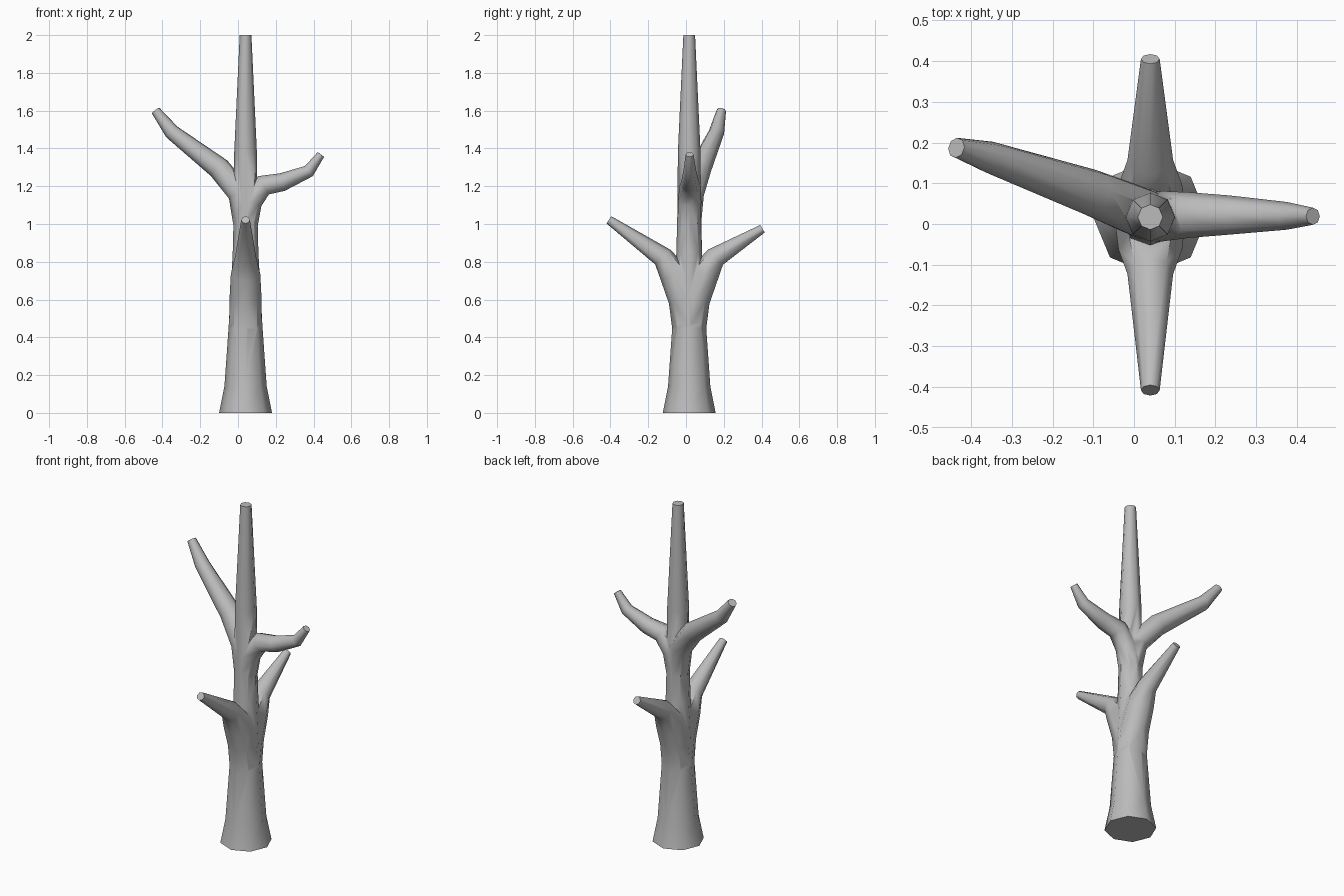
import bpy
import bmesh
from math import cos, sin, tau, radians
from mathutils import Vector

cube = bpy.data.objects.get("Cube")
if cube:
    bpy.data.objects.remove(cube, do_unlink=True)

SIDES = 8
CX, CY = 0.04, 0.017

bark = bpy.data.materials.new("grey bark")
bark.use_nodes = True
bark.diffuse_color = (0.5, 0.5, 0.5, 1)
bark.node_tree.nodes["Principled BSDF"].inputs["Base Color"].default_value = (0.5, 0.5, 0.5, 1)


def limb(name, path):
    """Tapered eight-sided tube through (x, y, z, radius) points."""
    points = [Vector(p[:3]) for p in path]
    bm = bmesh.new()
    rings = []
    for i, p in enumerate(points):
        before = (p - points[i - 1]).normalized() if i else Vector()
        after = (points[i + 1] - p).normalized() if i + 1 < len(points) else Vector()
        turn = Vector((0, 0, 1)).rotation_difference((before + after).normalized())
        r = path[i][3]
        rings.append([bm.verts.new(p + turn @ Vector((r * cos(tau * k / SIDES), r * sin(tau * k / SIDES), 0)))
                      for k in range(SIDES)])
    for a, b in zip(rings, rings[1:]):
        for k in range(SIDES):
            n = (k + 1) % SIDES
            bm.faces.new((a[k], a[n], b[n], b[k]))
    bm.faces.new(rings[0][::-1])
    bm.faces.new(rings[-1])
    mesh = bpy.data.meshes.new(name)
    bm.to_mesh(mesh)
    bm.free()
    mesh.materials.append(bark)
    obj = bpy.data.objects.new(name, mesh)
    bpy.context.collection.objects.link(obj)
    return obj


# Trunk: flared foot narrowing to a cut top
trunk = limb("tree_trunk", [(CX, CY, z, r) for z, r in (
    (0, 0.14), (0.14, 0.112), (0.45, 0.09), (0.63, 0.08), (0.85, 0.068),
    (1.05, 0.063), (1.38, 0.06), (2, 0.031))])

# Lower pair: front and back branches growing out of the trunk
LOWER = ((0.0, 0.42, 0.086), (0.025, 0.6, 0.085), (0.08, 0.735, 0.078), (0.14, 0.825, 0.056))
branches = []
for name, side, tip in (("front_branch", -1, (0.425, 1.022, 0.023)),
                        ("back_branch", 1, (0.388, 0.975, 0.023))):
    branches.append(limb(name, [(CX, CY + side * out, z, r) for out, z, r in LOWER + (tip,)]))

# Upper pair: bent side branches
branches.append(limb("left_branch", [
    (CX, CY, 0.97, 0.06), (0.067, 0.019, 1.12, 0.062), (0.135, 0.022, 1.205, 0.056),
    (0.235, 0.022, 1.222, 0.048), (0.375, 0.02, 1.28, 0.034), (0.439, 0.019, 1.368, 0.021)]))
branches.append(limb("right_branch", [
    (CX, CY, 0.97, 0.06), (0.012, 0.03, 1.16, 0.065), (-0.1, 0.075, 1.295, 0.06),
    (-0.35, 0.162, 1.487, 0.041), (-0.436, 0.187, 1.6, 0.025)]))

# Grow the branches into the trunk as one surface
bpy.context.view_layer.objects.active = trunk
trunk.select_set(True)
for branch in branches:
    join = trunk.modifiers.new("join", "BOOLEAN")
    join.operation = "UNION"
    join.solver = "EXACT"
    join.object = branch
    bpy.ops.object.modifier_apply(modifier=join.name)
    bpy.data.objects.remove(branch, do_unlink=True)

bpy.ops.object.shade_smooth_by_angle(angle=radians(55))
